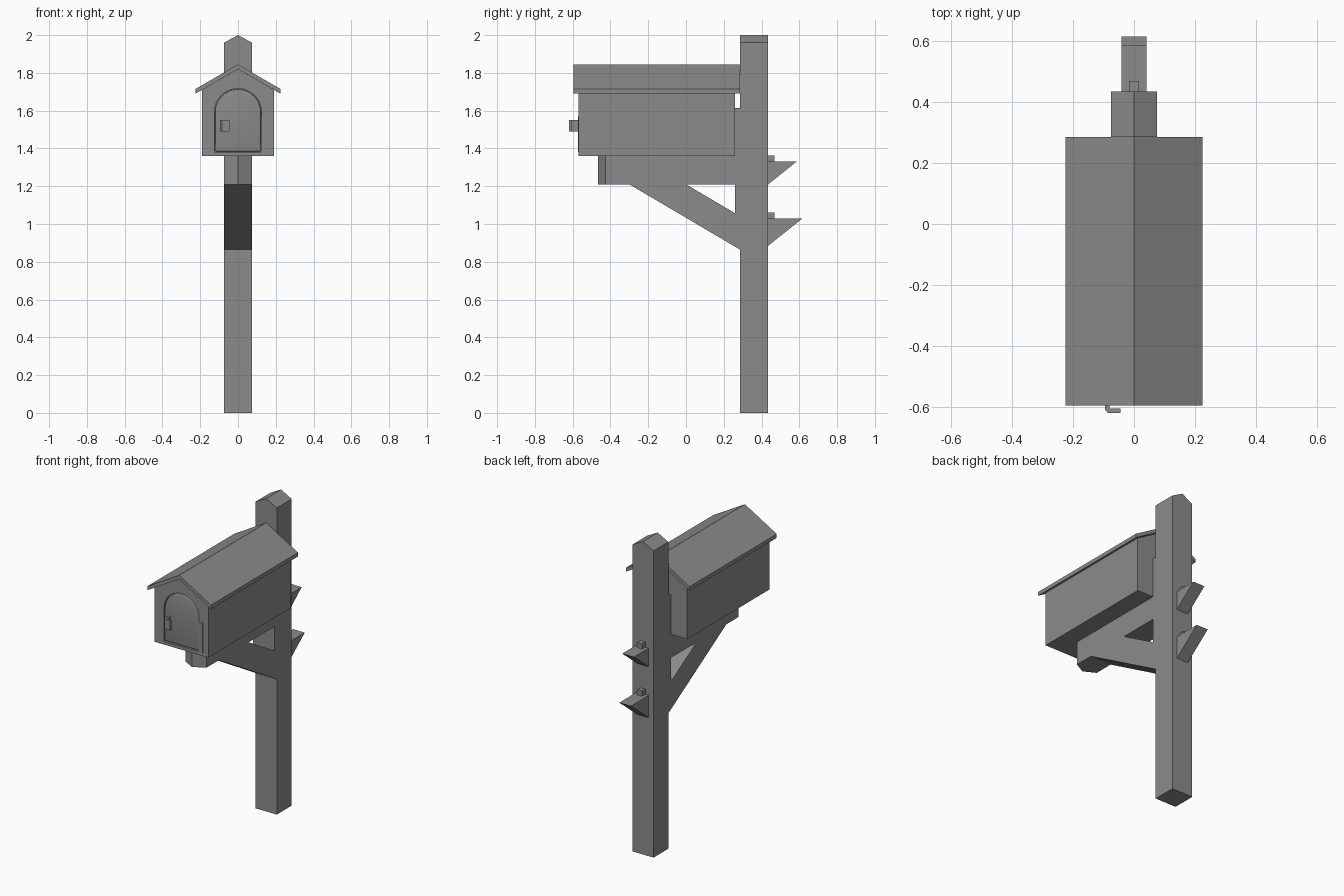
import bpy, bmesh, math

old = bpy.data.objects.get("Cube")
if old:
    bpy.data.objects.remove(old, do_unlink=True)

GREY = (0.26, 0.26, 0.26, 1.0)
grey = bpy.data.materials.new("plain_grey")
grey.use_nodes = True
grey.diffuse_color = GREY
grey.node_tree.nodes["Principled BSDF"].inputs["Base Color"].default_value = GREY


def prism(name, points, axis, start, end):
    """Extrude a closed profile along one axis; profile uses the other two in order."""
    place = {"x": lambda p, t: (t, p[0], p[1]),
             "y": lambda p, t: (p[0], t, p[1]),
             "z": lambda p, t: (p[0], p[1], t)}[axis]
    bm = bmesh.new()
    first = [bm.verts.new(place(p, start)) for p in points]
    last = [bm.verts.new(place(p, end)) for p in points]
    bm.faces.new(first)
    bm.faces.new(last)
    n = len(points)
    for i in range(n):
        j = (i + 1) % n
        bm.faces.new((first[i], first[j], last[j], last[i]))
    bmesh.ops.recalc_face_normals(bm, faces=bm.faces)
    mesh = bpy.data.meshes.new(name)
    bm.to_mesh(mesh)
    bm.free()
    mesh.materials.append(grey)
    obj = bpy.data.objects.new(name, mesh)
    bpy.context.collection.objects.link(obj)
    return obj


def block(name, x, y, z):
    return prism(name, [(x[0], y[0]), (x[1], y[0]), (x[1], y[1]), (x[0], y[1])], "z", *z)


def apply(obj, modifier):
    bpy.ops.object.select_all(action="DESELECT")
    bpy.context.view_layer.objects.active = obj
    obj.select_set(True)
    bpy.ops.object.modifier_apply(modifier=modifier.name)


def arch(radius, bottom, centre, steps=24):
    curve = [(radius * math.cos(math.pi * i / steps),
              centre + radius * math.sin(math.pi * i / steps)) for i in range(steps + 1)]
    return [(radius, bottom)] + curve + [(-radius, bottom)]


W = 0.075           # half width of the timber
POST_FRONT, POST_BACK = 0.285, 0.435

# Timber post and arm, both with a peaked end
prism("post", [(-W, 0), (W, 0), (W, 1.96), (0, 2.0), (-W, 1.96)], "y", POST_FRONT, POST_BACK)
prism("support_arm", [(-W, POST_FRONT), (-W, -0.425), (0, -0.465), (W, -0.425), (W, POST_FRONT)],
      "z", 1.21, 1.36)
prism("diagonal_brace", [(-0.30, 1.21), (0, 1.21), (POST_FRONT, 1.042), (POST_FRONT, 0.865)],
      "x", -W, W)
block("mounting_plate", (-W, W), (0.26, POST_FRONT), (1.04, 1.615))

# Mailbox body with an arched recess in front
body = prism("mailbox_body", [(-0.19, 1.36), (0.19, 1.36), (0.19, 1.71), (0, 1.82), (-0.19, 1.71)],
             "y", -0.57, 0.26)
cutter = prism("door_recess_cutter", arch(0.125, 1.38, 1.592), "y", -0.65, -0.555)
cutter.hide_render = True
cut = body.modifiers.new("recess", "BOOLEAN")
cut.operation = "DIFFERENCE"
cut.solver = "EXACT"
cut.object = cutter
apply(body, cut)
bpy.data.objects.remove(cutter, do_unlink=True)

# Rounded door inside the recess
door = prism("door", arch(0.121, 1.384, 1.592), "y", -0.569, -0.55)
bevel = door.modifiers.new("soft_rim", "BEVEL")
bevel.width = 0.008
bevel.segments = 3
bevel.limit_method = "ANGLE"
apply(door, bevel)
bpy.ops.object.shade_smooth_by_angle()

# Hinge strip and hooked latch
block("hinge_strip", (0.122, 0.15), (-0.573, -0.56), (1.38, 1.57))
prism("latch", [(-0.095, -0.56), (-0.095, -0.608), (-0.085, -0.62), (-0.045, -0.62),
                (-0.045, -0.605), (-0.08, -0.605), (-0.08, -0.56)], "z", 1.49, 1.55)

# Pitched roof
prism("roof", [(-0.225, 1.69), (0, 1.82), (0.225, 1.69), (0.225, 1.715), (0, 1.845), (-0.225, 1.715)],
      "y", -0.595, POST_FRONT)

# Rear wedges, each with a small peg on top
for label, low, high, reach in (("upper", 1.21, 1.33, 0.585), ("lower", 0.885, 1.028, 0.615)):
    prism(label + "_wedge", [(POST_BACK, low), (reach, high), (POST_BACK, high)], "x", -0.041, 0.041)
    block(label + "_peg", (-0.017, 0.017), (POST_BACK, 0.468), (high, high + 0.033))
